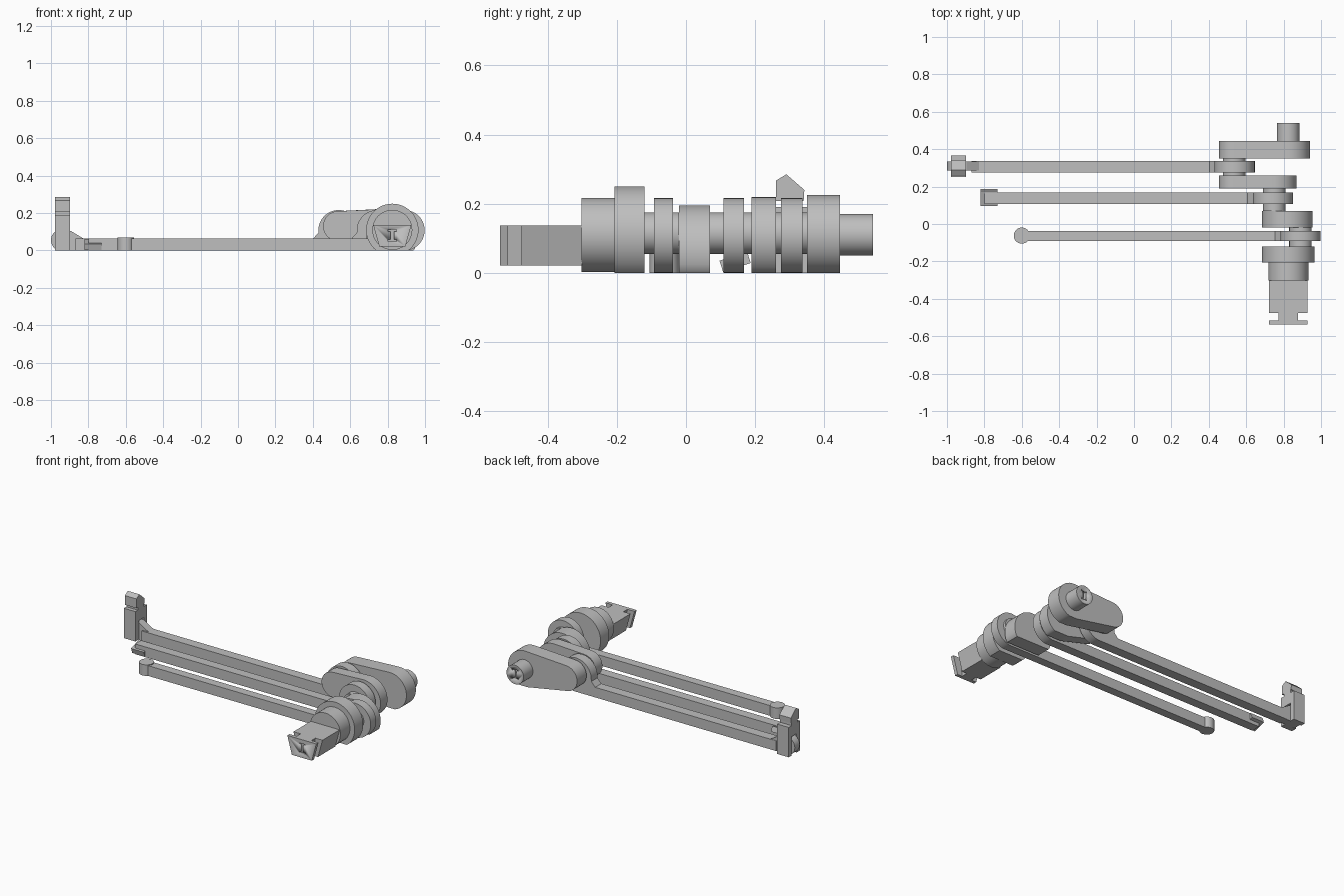
import bpy, bmesh
from math import sin, cos, pi, radians
from mathutils import Matrix, Vector

if "Cube" in bpy.data.objects:
    bpy.data.objects.remove(bpy.data.objects["Cube"], do_unlink=True)

grey = bpy.data.materials.new("plain grey")
grey.use_nodes = True
tone = (0.52, 0.52, 0.52, 1)
grey.diffuse_color = tone
grey.node_tree.nodes["Principled BSDF"].inputs["Base Color"].default_value = tone

AXIS_X, AXIS_Z = 0.825, 0.11


def make(name, bm):
    bmesh.ops.recalc_face_normals(bm, faces=bm.faces)
    mesh = bpy.data.meshes.new(name)
    bm.to_mesh(mesh)
    bm.free()
    mesh.materials.append(grey)
    ob = bpy.data.objects.new(name, mesh)
    bpy.context.collection.objects.link(ob)
    bpy.ops.object.select_all(action="DESELECT")
    ob.select_set(True)
    bpy.context.view_layer.objects.active = ob
    bpy.ops.object.shade_smooth_by_angle(angle=radians(30))
    return ob


def prism(name, outline, start, depth):
    """Extrude a closed outline of 3D points along a depth vector."""
    bm = bmesh.new()
    face = bm.faces.new([bm.verts.new(p) for p in outline])
    new = bmesh.ops.extrude_face_region(bm, geom=[face])["geom"]
    moved = [v for v in new if isinstance(v, bmesh.types.BMVert)]
    bmesh.ops.translate(bm, verts=moved, vec=depth)
    bmesh.ops.translate(bm, verts=bm.verts, vec=start)
    return make(name, bm)


def slab(name, xz, y0, y1):
    return prism(name, [(x, 0, z) for x, z in xz], (0, y0, 0), (0, y1 - y0, 0))


def arc(cx, cz, r, a0, a1, n=48):
    """Circle arc flattened where it would dip under the ground."""
    angles = [radians(a0 + (a1 - a0) * i / n) for i in range(n + 1)]
    return [(cx + r * cos(a), max(0, cz + r * sin(a))) for a in angles]


def disc(name, cx, cz, r, y0, y1):
    return slab(name, arc(cx, cz, r, 0, 352.5, 47), y0, y1)


def web(name, a, b, y0, y1):
    """Crank web: two circles (x, z, radius) joined by tangent sides."""
    dx, dz = b[0] - a[0], b[1] - a[1]
    length = (dx * dx + dz * dz) ** 0.5
    from math import atan2, acos, degrees
    along = degrees(atan2(dz, dx))
    t = degrees(acos((a[2] - b[2]) / length))
    left = arc(*a, along + t, along + 360 - t, 28)
    right = arc(*b, along - t, along + t, 28)
    return slab(name, left + right, y0, y1)


def box(name, x0, x1, y0, y1, z0, z1):
    return slab(name, [(x0, z0), (x1, z0), (x1, z1), (x0, z1)], y0, y1)


def key_socket(target, y, z):
    """Recess a narrow key slot, wider at both ends, into a shaft end."""
    half = [(.022, -.032), (.022, -.022), (.009, -.022),
            (.009, .022), (.022, .022), (.022, .032)]
    pts = half + [(-x, h) for x, h in reversed(half)]
    cutter = slab("key_cutter", [(AXIS_X + x, z + h) for x, h in pts], y - .02, y + .02)
    cutter.hide_render = True
    mod = target.modifiers.new("key", "BOOLEAN")
    mod.object, mod.operation, mod.solver = cutter, "DIFFERENCE", "EXACT"
    bpy.context.view_layer.objects.active = target
    bpy.ops.object.modifier_apply(modifier=mod.name)
    bpy.data.objects.remove(cutter, do_unlink=True)


# Front coupling with a dovetail section
def dovetail(name, top, bottom, y0, y1):
    return slab(name, [(AXIS_X - bottom, .022), (AXIS_X + bottom, .022),
                       (AXIS_X + top, .137), (AXIS_X - top, .137)], y0, y1)

dovetail("coupling_body", .102, .07, -.475, -.30)
dovetail("coupling_neck", .052, .035, -.52, -.475)
flange = dovetail("coupling_flange", .102, .07, -.537, -.515)
key_socket(flange, -.545, .08)

# Main journals and rear shaft
disc("front_journal", AXIS_X, AXIS_Z, .107, -.302, -.205)
disc("front_collar", AXIS_X, AXIS_Z, .14, -.206, -.12)
shaft = disc("rear_shaft", AXIS_X, AXIS_Z, .06, .44, .54)
key_socket(shaft, .54, AXIS_Z)

# Crank pins and webs
disc("crank_pin_1", .89, .115, .06, -.12, -.02)
disc("crank_pin_2", .75, .115, .06, .07, .19)
disc("crank_pin_3", .535, .115, .06, .26, .35)
disc("crank_web_1", .82, .06, .135, -.02, .07)
web("crank_web_2", (.535, .13, .08), (.75, .1, .12), .19, .26)
web("crank_web_3", (.535, .13, .08), (AXIS_X, AXIS_Z, .115), .35, .445)


# Connecting rods with a round big end and a small fillet
def rod(name, x0, cx, y0, y1):
    outline = [(x0, 0), (x0, .065), (cx - .135, .065), (cx - .108, .095)]
    outline += arc(cx, .108, .108, 170, -82, 40)
    slab(name, outline, y0, y1)

rod("rod_1", -.6, .89, -.092, -.037)
rod("rod_2", -.80, .743, .108, .168)
rod("rod_3", -.87, .538, .275, .337)

# Front rod tip: upright peg
ring = [(-.6 + .043 * cos(i * pi / 16), -.062 + .043 * sin(i * pi / 16), 0)
        for i in range(32)]
prism("rod_1_peg", ring, (0, 0, 0), (0, 0, .07))

# Middle rod tip: tilted flat hook
hook = box("rod_2_hook", -.82, -.73, -.042, .042, -.017, .017)
hook.data.transform(Matrix.Translation(Vector((0, .142, .032))) @ Matrix.Rotation(radians(18), 4, "X"))

# Rear rod tip: eye with a sloped gusset, held by a forked clip
disc("rod_3_eye", -.943, .055, .057, .285, .335)
slab("rod_3_gusset", [(-.94, 0), (-.82, 0), (-.82, .06), (-.895, .105), (-.94, .105)], .285, .335)
for side, y0, y1 in (("front", .25, .285), ("rear", .335, .365)):
    box("clip_prong_" + side, -.978, -.897, y0, y1, 0, .13)
box("clip_body", -.978, -.897, .25, .365, .12, .19)
box("clip_neck", -.978, -.897, .275, .335, .185, .215)
head = [(.26, .208), (.34, .208), (.342, .24), (.29, .285), (.26, .267)]
prism("clip_head", [(0, y, z) for y, z in head], (-.978, 0, 0), (.081, 0, 0))
